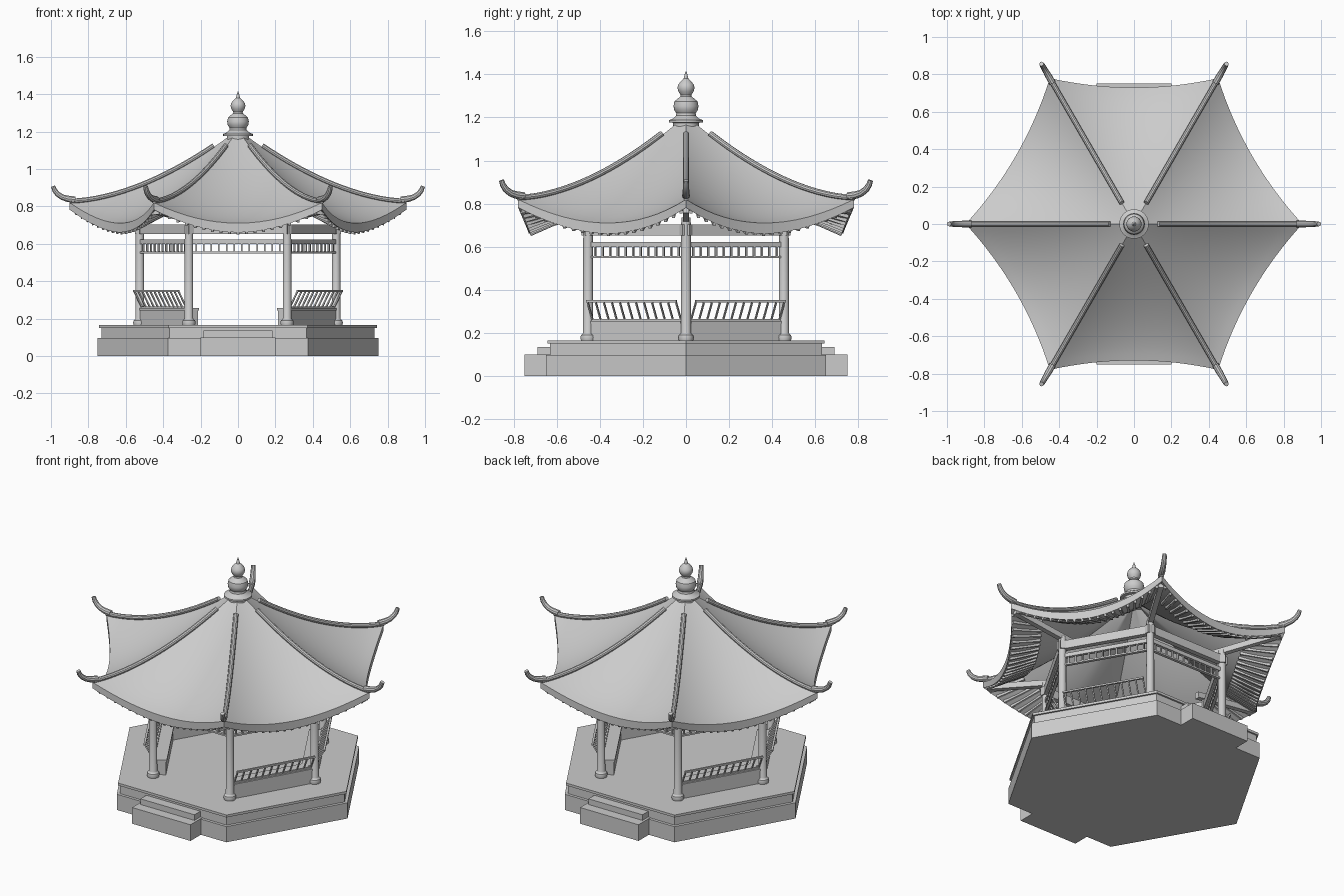
import bpy, bmesh
from math import radians, cos, sin, pi
from mathutils import Vector

if "Cube" in bpy.data.objects:
    bpy.data.objects.remove(bpy.data.objects["Cube"])

R_COL = 0.525                      # column circle radius
APO = R_COL * cos(pi / 6)          # distance to each column line
SIDES = [radians(30 + 60 * k) for k in range(6)]
CORNERS = [radians(60 * k) for k in range(6)]


def polar(a, r, z):
    return Vector((r * cos(a), r * sin(a), z))


def local(a, u, v, z):
    """u along a side, v outward from the centre."""
    return Vector((v * cos(a) - u * sin(a), v * sin(a) + u * cos(a), z))


def finish(name, bm, smooth=False):
    bmesh.ops.recalc_face_normals(bm, faces=bm.faces)
    me = bpy.data.meshes.new(name)
    bm.to_mesh(me)
    bm.free()
    ob = bpy.data.objects.new(name, me)
    bpy.context.collection.objects.link(ob)
    if smooth:
        bpy.ops.object.select_all(action='DESELECT')
        ob.select_set(True)
        bpy.context.view_layer.objects.active = ob
        bpy.ops.object.shade_smooth_by_angle(angle=radians(35))
    return ob


def beam(bm, p, q, w, h, side=None):
    """Box from p to q, w wide sideways, h high."""
    d = (q - p).normalized()
    s = Vector(side) if side else d.cross(Vector((0, 0, 1)))
    s = (s - d * s.dot(d)).normalized()
    n = d.cross(s)
    vs = [[bm.verts.new(c + s * (i * w / 2) + n * (j * h / 2))
           for i, j in ((-1, -1), (1, -1), (1, 1), (-1, 1))] for c in (p, q)]
    bm.faces.new(vs[0])
    bm.faces.new(vs[1])
    for i in range(4):
        k = (i + 1) % 4
        bm.faces.new((vs[0][i], vs[0][k], vs[1][k], vs[1][i]))


def lathe(bm, profile, n, centre=(0, 0)):
    """Solid of revolution from (radius, z) pairs."""
    rings = [[bm.verts.new((centre[0] + r * cos(2 * pi * i / n),
                            centre[1] + r * sin(2 * pi * i / n), z)) for i in range(n)]
             for r, z in profile]
    for a, b in zip(rings, rings[1:]):
        for i in range(n):
            bm.faces.new((a[i], a[(i + 1) % n], b[(i + 1) % n], b[i]))
    bm.faces.new(rings[0])
    bm.faces.new(rings[-1])


def tube(bm, pts, radii, n=10):
    """Round tube along a path lying in a vertical plane."""
    rings = []
    side = (pts[-1] - pts[0]).cross(Vector((0, 0, 1))).normalized()
    for i, p in enumerate(pts):
        d = (pts[min(i + 1, len(pts) - 1)] - pts[max(i - 1, 0)]).normalized()
        up = side.cross(d)
        rings.append([bm.verts.new(p + radii[i] * (side * cos(2 * pi * k / n) + up * sin(2 * pi * k / n)))
                      for k in range(n)])
    for a, b in zip(rings, rings[1:]):
        for k in range(n):
            bm.faces.new((a[k], a[(k + 1) % n], b[(k + 1) % n], b[k]))
    bm.faces.new(rings[0])
    bm.faces.new(rings[-1])


# Hexagonal platform in three layers
for name, r, z0, z1 in (("platform_base", 0.75, 0, 0.097), ("platform_middle", 0.73, 0.097, 0.15),
                        ("platform_top", 0.742, 0.15, 0.165)):
    bm = bmesh.new()
    lathe(bm, [(r, z0), (r, z1)], 6)
    finish(name, bm)

# Steps at front and back
for name, sg in (("front_steps", -1), ("back_steps", 1)):
    bm = bmesh.new()
    for w, y, z0, z1 in ((0.4, 0.75, 0, 0.1), (0.37, 0.69, 0.1, 0.135)):
        zc = (z0 + z1) / 2
        beam(bm, Vector((0, sg * 0.6, zc)), Vector((0, sg * y, zc)), w, z1 - z0)
    finish(name, bm)

# Columns with round plinths
bm = bmesh.new()
for a in CORNERS:
    c = polar(a, R_COL, 0)
    lathe(bm, [(0.033, 0.165), (0.036, 0.178), (0.033, 0.19), (0.025, 0.196), (0.023, 0.2),
               (0.022, 0.735)], 20, (c.x, c.y))
finish("columns", bm, True)

# Main beams, hanging lattice and benches on each side
beams, lattice, seats, backs = (bmesh.new() for _ in range(4))
for k, a in enumerate(SIDES):
    beam(beams, local(a, -0.29, APO, 0.677), local(a, 0.29, APO, 0.677), 0.03, 0.052)
    h = R_COL / 2 - 0.018
    for z, t in ((0.611, 0.024), (0.553, 0.01)):
        beam(lattice, local(a, -h, APO, z), local(a, h, APO, z), 0.018, t)
    for i in range(12):
        u = -h + 2 * h * (i + 0.5) / 12
        beam(lattice, local(a, u, APO, 0.553), local(a, u, APO, 0.605), 0.008, 0.01, local(a, 1, 0, 0))
    if k in (1, 4):                # front and back stay open
        continue
    h = R_COL / 2 - 0.022
    beam(seats, local(a, -h, APO - 0.03, 0.205), local(a, h, APO - 0.03, 0.205), 0.08, 0.08)
    beam(seats, local(a, -h, APO - 0.03, 0.25), local(a, h, APO - 0.03, 0.25), 0.09, 0.012)
    for v, z in ((0.0, 0.26), (0.05, 0.347)):
        beam(backs, local(a, -h, APO + v, z), local(a, h, APO + v, z), 0.012, 0.01)
    for i in range(12):
        u = -h + 0.004 + (2 * h - 0.008) * i / 11
        beam(backs, local(a, u, APO, 0.257), local(a, u, APO + 0.05, 0.347), 0.007, 0.008,
             local(a, 1, 0, 0))
finish("beams", beams)
finish("hanging_lattice", lattice)
finish("bench_seats", seats)
finish("bench_backs", backs)


# Roof: six sagging panels between upswept hips
def hip(r):
    s = (r - 0.04) / 0.86
    return 0.82 + 0.36 * max(0, 1 - s) ** 1.75


def roof(a, s, t):
    r = 0.04 + 0.86 * s
    sag = 1 - t * t
    return local(a, t * r / 2, r * cos(pi / 6) - 0.05 * s * s * sag, hip(r) - 0.11 * s ** 1.5 * sag)


NS, NT = 18, 16
bm = bmesh.new()
for a in SIDES:
    top, bot = [], []
    for i in range(NS + 1):
        row = [roof(a, i / NS, -1 + 2 * j / NT) for j in range(NT + 1)]
        top.append([bm.verts.new(p) for p in row])
        bot.append([bm.verts.new(p - Vector((0, 0, 0.05 - 0.012 * abs(-1 + 2 * j / NT))))
                    for j, p in enumerate(row)])
    for g in (top, bot):
        for i in range(NS):
            for j in range(NT):
                bm.faces.new((g[i][j], g[i][j + 1], g[i + 1][j + 1], g[i + 1][j]))
    for j in range(NT):
        bm.faces.new((top[NS][j], top[NS][j + 1], bot[NS][j + 1], bot[NS][j]))
bmesh.ops.remove_doubles(bm, verts=bm.verts, dist=0.0005)
finish("roof", bm, True)

# Rafters under the eaves
bm = bmesh.new()
for a in SIDES:
    for i in range(19):
        t = -0.93 + 1.86 * i / 18
        drop = Vector((0, 0, 0.055 - 0.012 * abs(t)))
        beam(bm, roof(a, 0.74, t) - drop, roof(a, 0.99, t) - drop, 0.014, 0.016)
finish("rafters", bm)

# Hip beams from the column tops, ridges and upturned tips
hips, ridges, tips = bmesh.new(), bmesh.new(), bmesh.new()
for a in CORNERS:
    beam(hips, polar(a, 0.46, 0.725), polar(a, 0.87, 0.775), 0.03, 0.035)
    rs = [0.13 + 0.77 * i / 16 for i in range(17)]
    tube(ridges, [polar(a, r, hip(r) + 0.008) for r in rs], [0.014] * 17)
    path = ((0.87, 0.836), (0.91, 0.84), (0.94, 0.849), (0.965, 0.866), (0.98, 0.885), (0.989, 0.908))
    tube(tips, [polar(a, r, z) for r, z in path], [0.018, 0.018, 0.016, 0.015, 0.014, 0.012])
finish("hip_beams", hips)
finish("roof_ridges", ridges, True)
finish("roof_tips", tips, True)

# Gourd finial
bm = bmesh.new()
lathe(bm, [(0.06, 1.13), (0.06, 1.175), (0.079, 1.177), (0.079, 1.187), (0.06, 1.195), (0.047, 1.208),
           (0.045, 1.22), (0.055, 1.235), (0.058, 1.253), (0.053, 1.275), (0.038, 1.288), (0.026, 1.297),
           (0.025, 1.305), (0.035, 1.32), (0.04, 1.337), (0.036, 1.353), (0.022, 1.37), (0.011, 1.38),
           (0.009, 1.39), (0.002, 1.413)], 28)
finish("finial", bm, True)
